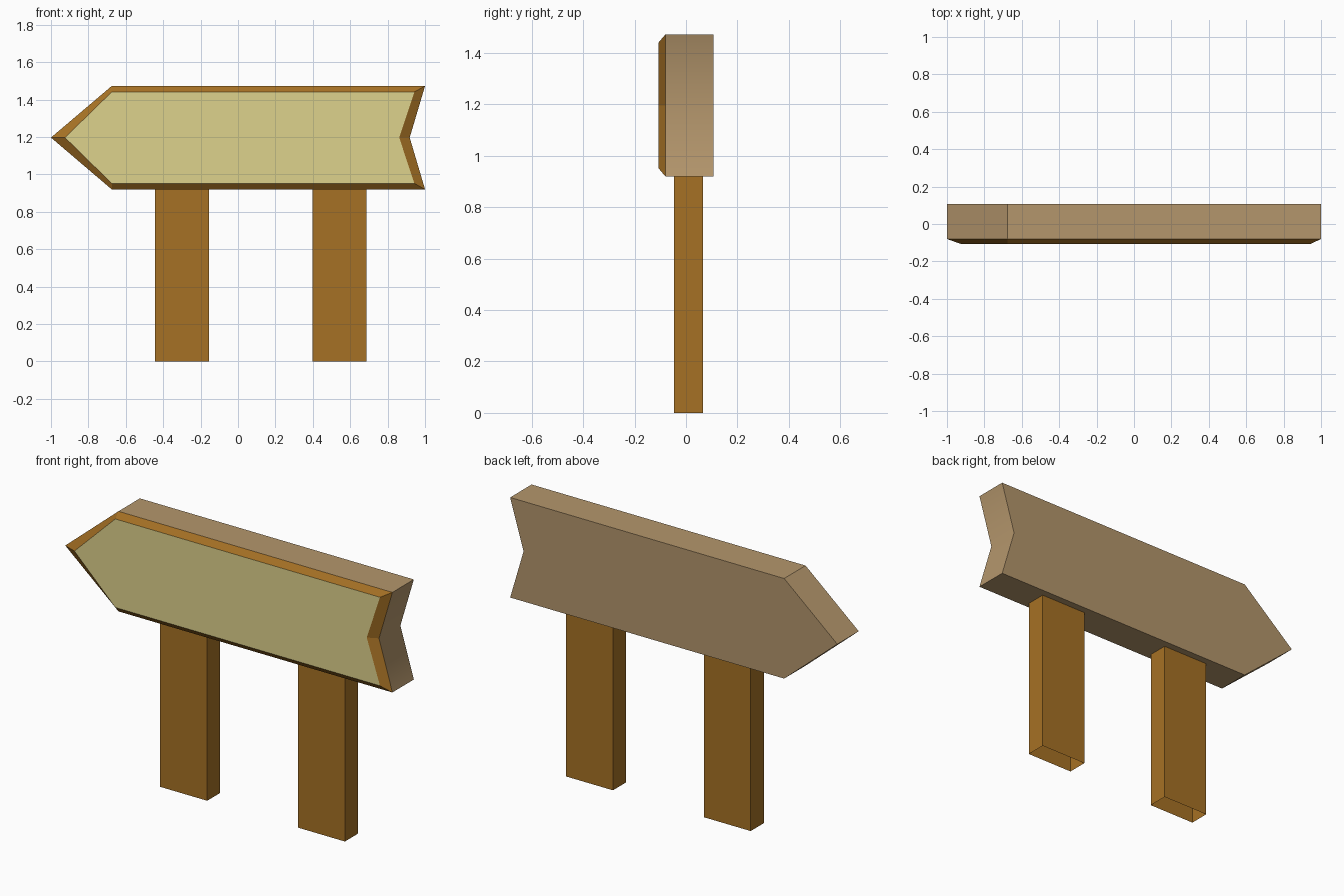
import bpy, bmesh
from mathutils import Matrix, Vector

if "Cube" in bpy.data.objects:
    bpy.data.objects.remove(bpy.data.objects["Cube"])


def material(name, color):
    m = bpy.data.materials.new(name)
    m.diffuse_color = (*color, 1)
    m.use_nodes = True
    m.node_tree.nodes["Principled BSDF"].inputs["Base Color"].default_value = m.diffuse_color
    return m


post_brown = material("post brown", (0.38, 0.165, 0.018))
board_tan = material("board tan", (0.456, 0.305, 0.15))
panel_khaki = material("panel khaki", (0.73, 0.645, 0.262))


def finish(name, bm, mats):
    me = bpy.data.meshes.new(name)
    bm.to_mesh(me)
    bm.free()
    for m in mats:
        me.materials.append(m)
    ob = bpy.data.objects.new(name, me)
    bpy.context.collection.objects.link(ob)
    return ob


# Arrow board: back outline, front outline, then a smaller outline for the bevelled panel
outer = [(-1, 1.197), (-0.675, 0.92), (1, 0.92), (0.918, 1.197), (1, 1.473), (-0.675, 1.473)]
inner = [(-0.925, 1.197), (-0.675, 0.952), (0.943, 0.952), (0.862, 1.197), (0.943, 1.441), (-0.675, 1.441)]
bm = bmesh.new()
rings = [[bm.verts.new((x, y, z)) for x, z in pts]
         for pts, y in ((outer, 0.107), (outer, -0.08), (inner, -0.107))]
n = len(outer)
bm.faces.new(rings[0][::-1]).material_index = 0
bm.faces.new(rings[2]).material_index = 2
for level in range(2):
    a, b = rings[level], rings[level + 1]
    for i in range(n):
        j = (i + 1) % n
        f = bm.faces.new((a[i], a[j], b[j], b[i]))
        f.material_index = level          # tan sides, brown bevel
        f.smooth = level == 0 and i in (2, 3)   # softly shaded notch
bmesh.ops.recalc_face_normals(bm, faces=bm.faces)
finish("arrow_board", bm, [board_tan, post_brown, panel_khaki])

# Two hollow posts, open at the ends
for name, x in (("left_post", -0.299), ("right_post", 0.543)):
    bm = bmesh.new()
    bmesh.ops.create_cube(bm, size=1, matrix=Matrix.Translation(Vector((x, 0.01, 0.46)))
                          @ Matrix.Diagonal((0.287, 0.114, 0.92, 1)))
    bm.normal_update()
    ends = [f for f in bm.faces if abs(f.normal.z) > 0.5]
    bmesh.ops.delete(bm, geom=ends, context='FACES_ONLY')
    finish(name, bm, [post_brown])
